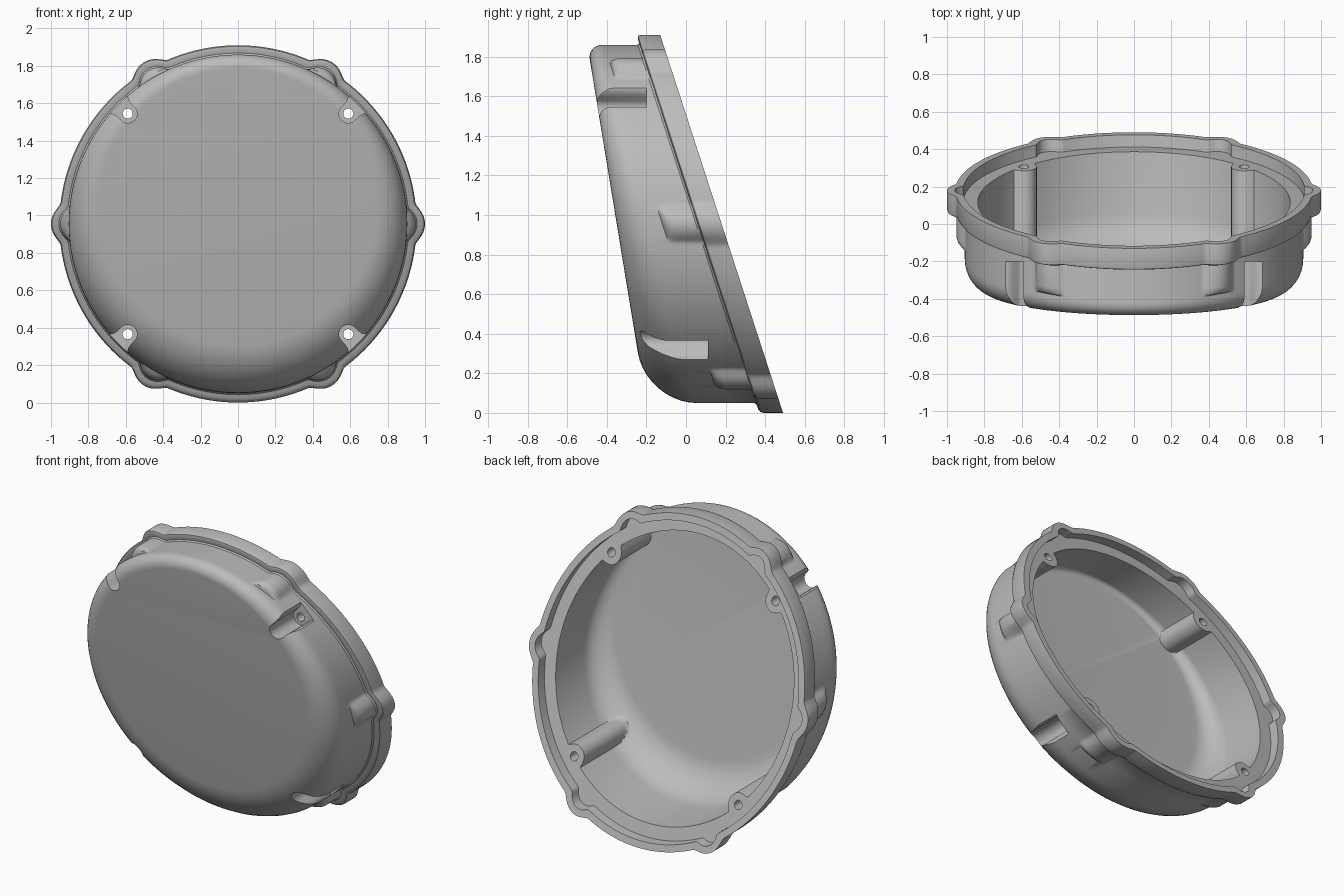
import bpy, bmesh
from math import sin, cos, pi, radians, sqrt
from mathutils import Matrix, Vector

if "Cube" in bpy.data.objects:
    bpy.data.objects.remove(bpy.data.objects["Cube"], do_unlink=True)

ZC = 0.955          # height of the cover axis
COLUMNS = 480
SCREW_R = 0.834     # distance of the screws from the axis


def face_plane(z):
    return -0.35 - 0.164 * (z - ZC)


def back_plane(z):
    return 0.18 - 0.325 * (z - ZC)


def smooth_max(a, b, k):
    h = max(k - abs(a - b), 0) / k
    return max(a, b) + h * h * k / 4


def off_axis(theta, step, start=0.0):
    """Angle to the nearest repeat of a feature around the axis."""
    return (theta - start + step / 2) % step - step / 2


def lobed(theta, base, dist, rad, k):
    """Circle outline with six round lobes."""
    d = off_axis(theta, pi / 3)
    q = rad ** 2 - (dist * sin(d)) ** 2
    lobe = dist * cos(d) + sqrt(q) if q > 0 else 0
    return smooth_max(base, lobe, k)


def cavity_radius(theta, base=0.835, rad=0.07):
    """Circle outline with four screw bosses pushed inwards."""
    d = off_axis(theta, pi / 2, pi / 4)
    q = rad ** 2 - (SCREW_R * sin(d)) ** 2
    boss = SCREW_R * cos(d) - sqrt(q) if q > 0 else base
    return min(base, boss)


def column(theta):
    """Section of the shell at one angle, from front face round to inner floor."""
    s = sin(theta)
    pts = []

    def add(r, plane, offset):
        z = ZC + r * s
        pts.append(Vector((r * cos(theta), plane(z) + offset, z)))

    # front face edge, rounded more at the bottom than at the top
    body, fillet = 0.905, 0.165 - 0.09 * s
    for i in range(11):
        t = i / 10 * pi / 2
        add(body - fillet * (1 - sin(t)), face_plane, fillet * (1 - cos(t)))
    # side wall, swelling into the lobes
    full = lobed(theta, body, 0.85, 0.1, 0.02)
    for depth, w in ((0.3, 0), (0.292, 0.45), (0.275, 0.8), (0.25, 1), (0.13, 1)):
        add(body + (full - body) * w, back_plane, -depth)
    add(full + 0.008, back_plane, -0.12)
    # flange
    rim = lobed(theta, 0.955, 0.885, 0.115, 0.03)
    add(rim - 0.02, back_plane, -0.12)
    add(rim - 0.006, back_plane, -0.114)
    add(rim, back_plane, -0.1)
    add(rim, back_plane, 0)
    # recess and gasket ledge
    recess = lobed(theta, 0.913, 0.885, 0.073, 0.03)
    add(recess, back_plane, 0)
    add(recess, back_plane, -0.065)
    # cavity wall and rounded floor
    cav = cavity_radius(theta)
    add(cav, back_plane, -0.065)
    inner = fillet - 0.045
    for i in range(10, -1, -1):
        t = i / 10 * pi / 2
        add(min(cav, 0.835 - inner * (1 - sin(t))), face_plane,
            0.06 + inner * (1 - cos(t)))
    return pts


def make_object(name, bm):
    bmesh.ops.recalc_face_normals(bm, faces=bm.faces)
    mesh = bpy.data.meshes.new(name)
    bm.to_mesh(mesh)
    bm.free()
    ob = bpy.data.objects.new(name, mesh)
    bpy.context.collection.objects.link(ob)
    return ob


# cover shell
bm = bmesh.new()
cols = [[bm.verts.new(p) for p in column(2 * pi * i / COLUMNS)] for i in range(COLUMNS)]
for i, a in enumerate(cols):
    b = cols[(i + 1) % COLUMNS]
    for j in range(len(a) - 1):
        bm.faces.new((a[j], a[j + 1], b[j + 1], b[j]))
bm.faces.new([c[0] for c in cols])
bm.faces.new([c[-1] for c in cols])
cover = make_object("round_cover", bm)

# screw slots open outwards, with flared mouths; holes run through their floors
slots, holes = bmesh.new(), bmesh.new()
half = [(0.03, 0.05), (0.055, 0.056), (0.08, 0.078), (0.14, 0.15)]
arc = [(0.05 * cos(radians(a)), 0.05 * sin(radians(a))) for a in range(100, 261, 10)]
outline = [(u, v) for u, v in reversed(half)] + arc + [(u, -v) for u, v in half]
for k in range(4):
    ang = pi / 4 + k * pi / 2
    out, side = Vector((cos(ang), 0, sin(ang))), Vector((-sin(ang), 0, cos(ang)))
    centre = Vector((0, 0, ZC)) + out * SCREW_R
    floor = -0.2 if sin(ang) > 0 else 0.11
    front = [slots.verts.new(centre + out * u + side * v + Vector((0, -0.9, 0)))
             for u, v in outline]
    face = slots.faces.new(front)
    ext = bmesh.ops.extrude_face_region(slots, geom=[face])
    moved = [g for g in ext["geom"] if isinstance(g, bmesh.types.BMVert)]
    bmesh.ops.translate(slots, verts=moved, vec=(0, floor + 0.9, 0))
    bmesh.ops.create_cone(
        holes, cap_ends=True, segments=32, radius1=0.027, radius2=0.027, depth=2,
        matrix=Matrix.Translation(centre) @ Matrix.Rotation(pi / 2, 4, "X"))

for name, cut in (("slot_cutter", slots), ("hole_cutter", holes)):
    cutter = make_object(name, cut)
    cutter.hide_render = True
    mod = cover.modifiers.new(name, "BOOLEAN")
    mod.operation, mod.solver, mod.object = "DIFFERENCE", "EXACT", cutter
    bpy.context.view_layer.objects.active = cover
    bpy.ops.object.modifier_apply(modifier=name)
    bpy.data.objects.remove(cutter, do_unlink=True)

# plain grey metal
grey = bpy.data.materials.new("grey_metal")
grey.use_nodes = True
colour = (0.5, 0.5, 0.5, 1)
grey.diffuse_color = colour
grey.node_tree.nodes["Principled BSDF"].inputs["Base Color"].default_value = colour
cover.data.materials.clear()
cover.data.materials.append(grey)

bpy.ops.object.select_all(action="DESELECT")
cover.select_set(True)
bpy.context.view_layer.objects.active = cover
bpy.ops.object.shade_smooth_by_angle(angle=radians(35))
